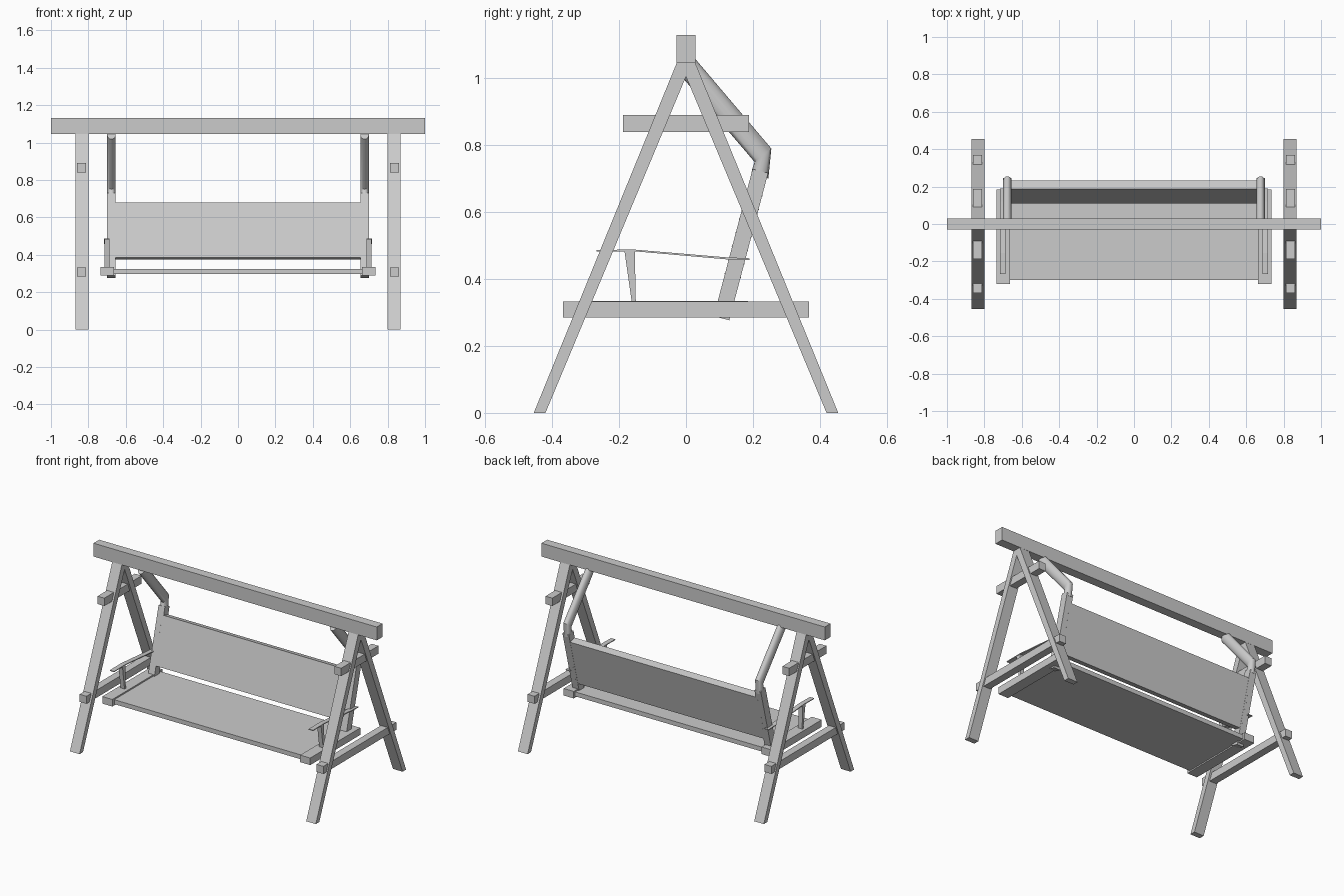
import bpy, bmesh, math
from mathutils import Vector

if "Cube" in bpy.data.objects:
    bpy.data.objects.remove(bpy.data.objects["Cube"])


def finish(name, bm, smooth=False):
    bmesh.ops.recalc_face_normals(bm, faces=bm.faces[:])
    me = bpy.data.meshes.new(name)
    bm.to_mesh(me)
    bm.free()
    ob = bpy.data.objects.new(name, me)
    bpy.context.collection.objects.link(ob)
    if smooth:
        bpy.ops.object.select_all(action='DESELECT')
        ob.select_set(True)
        bpy.context.view_layer.objects.active = ob
        bpy.ops.object.shade_smooth_by_angle(angle=math.radians(35))
    return ob


def loft(name, rings, smooth=False):
    """Capped skin through a list of equal-length point rings."""
    bm = bmesh.new()
    vs = [[bm.verts.new(p) for p in r] for r in rings]
    n = len(vs[0])
    for a, b in zip(vs, vs[1:]):
        for i in range(n):
            j = (i + 1) % n
            bm.faces.new((a[i], a[j], b[j], b[i]))
    bm.faces.new(vs[0])
    bm.faces.new(vs[-1])
    return finish(name, bm, smooth)


def prism(name, yz, x0, x1):
    """Side profile in (y, z), extruded along x."""
    return loft(name, [[(x, y, z) for y, z in yz] for x in (x0, x1)])


def box(name, x0, x1, y0, y1, z0, z1):
    return prism(name, [(y0, z0), (y1, z0), (y1, z1), (y0, z1)], x0, x1)


# Tilted frame of the backrest: u runs up the post, v runs from front to back
U = Vector((0.255, 0.967)).normalized()
V = Vector((U.y, -U.x))
BASE = Vector((0.083, 0.289))


def tilted(u0, u1, v0, v1):
    return [tuple(BASE + U * u + V * v)
            for u, v in ((u0, v0), (u0, v1), (u1, v1), (u1, v0))]


# Top beam
box("top_beam", -1, 1, -0.029, 0.029, 1.045, 1.13)

for s, side in ((-1, "left"), (1, "right")):
    # A-frame legs
    for d, end in ((-1, "front"), (1, "back")):
        leg = [(0.42, 0), (0.455, 0), (0.022, 1.06), (0, 1.06), (0, 1.005)]
        prism(f"{side}_{end}_leg", [(d * y, z) for y, z in leg], s * 0.80, s * 0.868)
    # Cross bars through the legs
    box(f"{side}_lower_crossbar", s * 0.812, s * 0.86, -0.368, 0.368, 0.285, 0.333)
    box(f"{side}_upper_crossbar", s * 0.812, s * 0.86, -0.188, 0.188, 0.84, 0.89)

    # Seat side rail
    box(f"{side}_seat_rail", s * 0.663, s * 0.734, -0.32, 0.185, 0.289, 0.334)

    # Back post
    prism(f"{side}_back_post", tilted(0, 0.455, 0, 0.048), s * 0.655, s * 0.70)

    # Rounded hanger arm from post to beam
    rings = []
    for f, b in (((-0.024, 1.018), (0.02, 1.067)),
                 ((0.205, 0.75), (0.255, 0.79)),
                 ((0.196, 0.722), (0.246, 0.70))):
        f, b = Vector(f), Vector(b)
        c, h = (f + b) / 2, (b - f) / 2
        ring = []
        for i in range(16):
            t = math.tau * i / 16
            p = c + h * math.cos(t)
            ring.append((s * 0.677 + 0.023 * math.sin(t), p.x, p.y))
        rings.append(ring)
    loft(f"{side}_hanger_arm", rings, True)

    # Armrest and its tapered support
    prism(f"{side}_armrest", [(-0.268, 0.482), (-0.155, 0.483), (0.12, 0.459), (0.19, 0.457),
                              (0.19, 0.462), (0.12, 0.465), (-0.155, 0.488), (-0.268, 0.487)],
          s * 0.687, s * 0.717)
    prism(f"{side}_armrest_support", [(-0.162, 0.33), (-0.15, 0.33), (-0.153, 0.484),
                                      (-0.184, 0.484)], s * 0.687, s * 0.715)

    # Small tacks along the post
    for i in range(7):
        u = 0.13 + i * 0.042
        prism(f"{side}_tack_{i + 1}", tilted(u, u + 0.004, -0.001, 0.049),
              s * 0.664, s * 0.668)

# Seat panel and back panel
box("seat", -0.665, 0.665, -0.30, 0.17, 0.297, 0.325)
prism("back_panel", tilted(0.10, 0.404, 0.0, 0.047), -0.656, 0.656)
